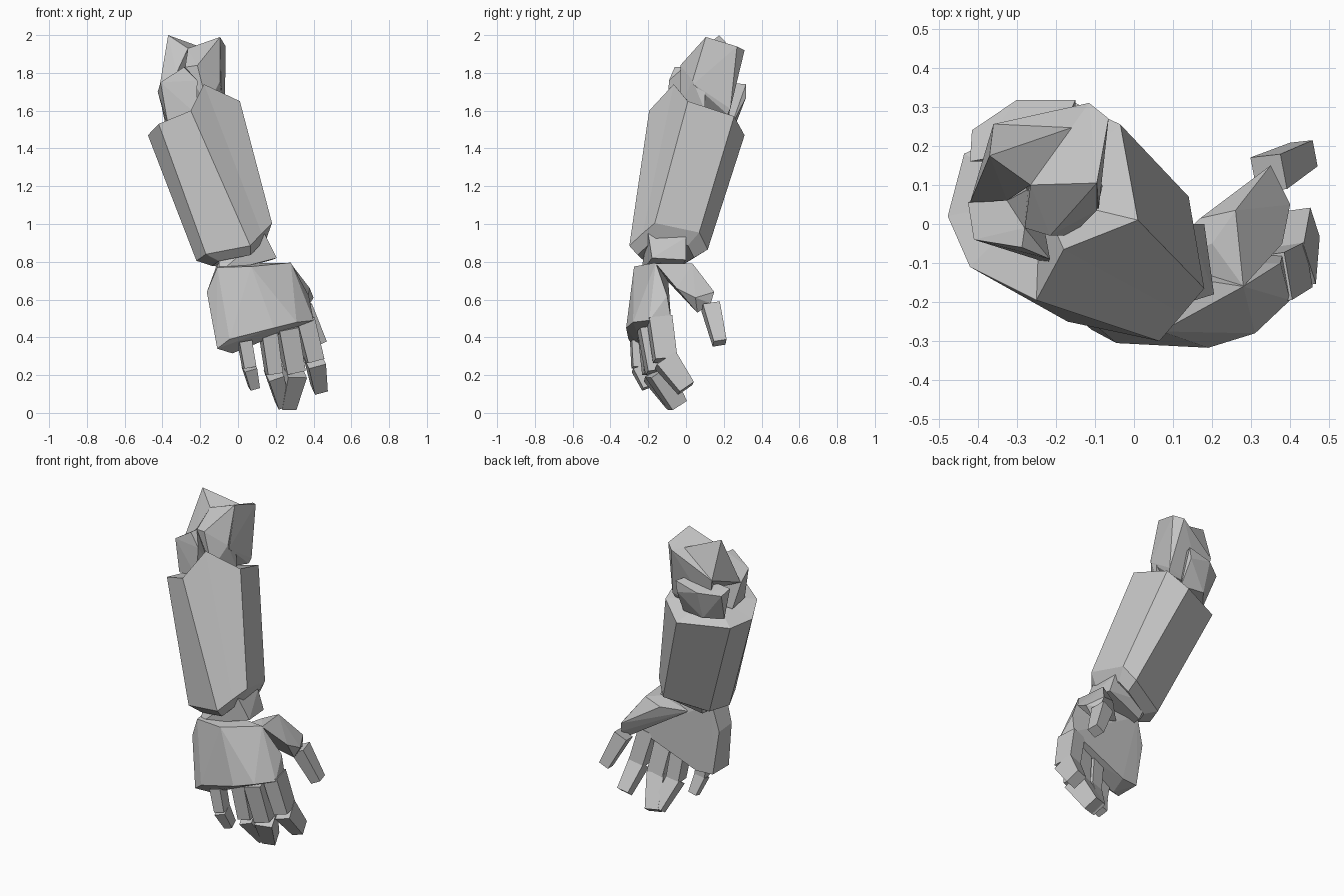
import bpy, bmesh
from mathutils import Vector as V

grey = bpy.data.materials.new("plain grey")
grey.diffuse_color = (0.56, 0.56, 0.56, 1)


def finish(name, bm):
    bmesh.ops.recalc_face_normals(bm, faces=bm.faces)
    me = bpy.data.meshes.new(name)
    bm.to_mesh(me)
    bm.free()
    me.materials.append(grey)
    ob = bpy.data.objects.new(name, me)
    bpy.context.collection.objects.link(ob)


def hull(name, pts):
    """Faceted convex block around a few corner points."""
    bm = bmesh.new()
    for p in pts:
        bm.verts.new(p)
    r = bmesh.ops.convex_hull(bm, input=bm.verts)
    junk = {g for g in r["geom_interior"] + r["geom_unused"] if isinstance(g, bmesh.types.BMVert)}
    bmesh.ops.delete(bm, geom=list(junk), context='VERTS')
    bmesh.ops.dissolve_limit(bm, angle_limit=0.03, verts=bm.verts, edges=bm.edges)
    finish(name, bm)


def finger(name, path, w, d):
    """Tapered four-sided segments along a bent path; w, d are half sizes."""
    for i in range(len(path) - 1):
        a, b = V(path[i]), V(path[i + 1])
        t = (b - a).normalized()
        s = (V((1, 0.15, 0.25)) - t * t.dot(V((1, 0.15, 0.25)))).normalized()
        n = t.cross(s)
        k = 0.75 if i == len(path) - 2 else 0.95
        pts = [c + s * w * x * f + n * d * y * f
               for c, f in ((a, 1), (b, k)) for x in (-1, 1) for y in (-1, 1)]
        hull(f"{name}_{i + 1}", pts)


# Forearm: slanted eight-sided sleeve, sunk top, chamfered lower rim
top = [(-.477, .02, 1.47), (-.42, -.11, 1.53), (-.25, -.195, 1.60), (-.18, -.065, 1.74),
       (.01, .01, 1.65), (-.035, .255, 1.57), (-.15, .31, 1.47), (-.435, .18, 1.46)]
low = [(-.22, -.12, .805), (-.17, -.25, .84), (.065, -.30, .885), (.125, -.23, .95),
       (.18, -.165, 1.005), (.14, .07, .955), (.08, .115, .865), (-.17, .01, .80)]
mid = sum((V(p) for p in low), V()) / 8
rim = [mid + (V(p) - mid) * .72 + V((.02, -.01, -.05)) for p in low]
bm = bmesh.new()
rings = [[bm.verts.new(p) for p in r] for r in (top, low, rim)]
for r, q in zip(rings, rings[1:]):
    for i in range(8):
        j = (i + 1) % 8
        bm.faces.new((r[i], r[j], q[j], q[i]))
centre = bm.verts.new((-.24, .07, 1.58))
for i in range(8):
    bm.faces.new((rings[0][i], rings[0][(i + 1) % 8], centre))
bm.faces.new(rings[2])
finish("forearm", bm)

# Elbow: broken-looking cluster of blocks on top of the forearm
hull("elbow_block", [(-.265, .10, 1.93), (-.095, .105, 1.99), (-.065, .27, 1.94), (-.115, .31, 1.92),
                     (-.36, .256, 1.77), (-.09, .04, 1.74), (-.07, .235, 1.61), (-.08, .22, 1.58),
                     (-.25, .04, 1.56), (-.32, .22, 1.56)])
hull("elbow_spike", [(-.37, .175, 2.0), (-.265, .10, 1.93), (-.36, .256, 1.77), (-.42, .055, 1.70),
                     (-.325, .06, 1.80), (-.15, .25, 1.92), (-.25, .18, 1.65)])
hull("elbow_front", [(-.41, -.04, 1.75), (-.425, .055, 1.70), (-.287, -.06, 1.83), (-.28, -.01, 1.83),
                     (-.375, -.05, 1.55), (-.22, -.10, 1.58), (-.215, -.09, 1.76), (-.25, .1, 1.55),
                     (-.38, .08, 1.53), (-.325, .06, 1.78)])
hull("elbow_core", [(-.215, -.03, 1.84), (-.28, -.01, 1.83), (-.095, .035, 1.76), (-.16, -.03, 1.62),
                    (-.08, .1, 1.6), (-.27, .1, 1.55), (-.265, .10, 1.93), (-.095, .105, 1.99)])
hull("elbow_back", [(-.15, .318, 1.74), (-.16, .318, 1.67), (-.30, .318, 1.70), (-.415, .24, 1.68),
                    (-.42, .16, 1.70), (-.38, .16, 1.50), (-.15, .24, 1.52), (-.30, .26, 1.52),
                    (-.2, .2, 1.75)])

# Wrist
hull("wrist", [(.14, -.2, .95), (.14, 0, .93), (-.1, -.2, .83), (-.1, 0, .83),
               (.205, -.18, .82), (.18, 0, .81), (-.1, -.24, .74), (-.08, -.05, .74)])

# Palm
hull("palm", [(-.11, -.25, .77), (-.11, -.10, .79), (-.165, -.22, .64), (-.155, -.11, .62),
              (-.11, -.27, .34), (-.11, -.11, .34), (-.03, -.22, .315), (.0, -.10, .34),
              (.07, -.275, .775), (.28, -.16, .795), (.19, -.317, .45), (-.045, -.305, .39),
              (.31, -.28, .48), (.40, -.195, .49), (.38, -.08, .50), (.375, -.1, .62)])

# Thumb: wedge-shaped base and separate tip
hull("thumb_base", [(.28, -.16, .79), (.26, .035, .79), (.17, .015, .74), (.2, -.05, .78),
                    (.35, .15, .64), (.40, .05, .61), (.38, -.05, .66), (.35, .06, .53),
                    (.36, .13, .58), (.24, 0, .62), (.05, -.1, .70)])
finger("thumb_tip", [(.345, .13, .565), (.435, .178, .37)], .043, .046)

# Fingers, curling inwards; the three long ones sit close together
finger("index_finger", [(.35, -.14, .50), (.405, -.11, .28), (.43, .0, .13)], .047, .062)
finger("middle_finger", [(.26, -.19, .45), (.30, -.15, .22), (.26, -.045, .04)], .052, .062)
finger("ring_finger", [(.16, -.19, .42), (.19, -.17, .21), (.235, -.06, .05)], .042, .06)
finger("little_finger", [(.035, -.25, .38), (.06, -.245, .24), (.085, -.20, .135)], .034, .042)
